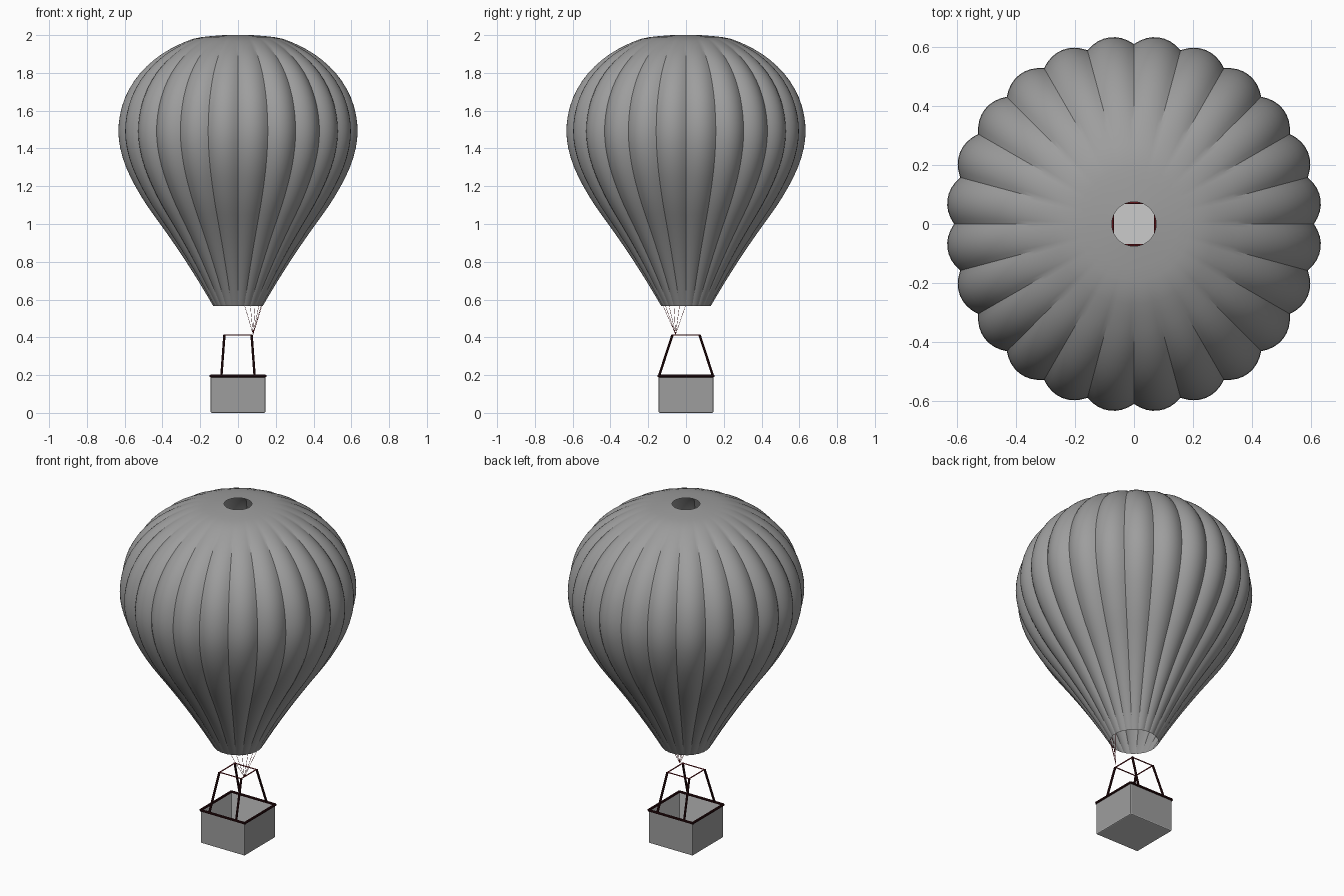
import bpy, bmesh, math
from mathutils import Vector

cube = bpy.data.objects.get("Cube")
if cube:
    bpy.data.objects.remove(cube, do_unlink=True)


def material(name, color):
    m = bpy.data.materials.new(name)
    m.use_nodes = True
    m.diffuse_color = color
    m.node_tree.nodes["Principled BSDF"].inputs["Base Color"].default_value = color
    return m


fabric = material("envelope grey", (0.34, 0.34, 0.34, 1))
panel = material("basket grey", (0.6, 0.6, 0.6, 1))
trim = material("blackish red", (0.025, 0.004, 0.005, 1))
cord = material("deep red", (0.19, 0.01, 0.015, 1))


def finish(name, bm, mats, smooth=True):
    mesh = bpy.data.meshes.new(name)
    bm.to_mesh(mesh)
    bm.free()
    for mat in mats:
        mesh.materials.append(mat)
    obj = bpy.data.objects.new(name, mesh)
    bpy.context.collection.objects.link(obj)
    if smooth:
        bpy.ops.object.select_all(action='DESELECT')
        obj.select_set(True)
        bpy.context.view_layer.objects.active = obj
        bpy.ops.object.shade_smooth_by_angle(angle=math.radians(30))


def rods(name, pairs, radius, sides, mat):
    """Straight round bars between pairs of points."""
    bm = bmesh.new()
    for a, b in pairs:
        a, b = Vector(a), Vector(b)
        rod = bmesh.ops.create_cone(bm, cap_ends=True, segments=sides, radius1=radius,
                                    radius2=radius, depth=(b - a).length)["verts"]
        turn = (b - a).to_track_quat('Z', 'Y')
        for v in rod:
            v.co = turn @ v.co + (a + b) / 2
    finish(name, bm, [mat])


def refine(points):
    """Add a smooth midpoint between neighbouring profile points."""
    p = [Vector(q) for q in points]
    out = [p[0]]
    for i in range(len(p) - 1):
        before, after = p[max(i - 1, 0)], p[min(i + 2, len(p) - 1)]
        out += [(9 * (p[i] + p[i + 1]) - before - after) / 16, p[i + 1]]
    return out


# Envelope: crease radius, height and gore bulge for each ring
PROFILE = [(.129, .566, .003), (.188, .67, .006), (.26, .79, .010), (.33, .9, .014),
           (.397, 1.0, .018), (.465, 1.1, .022), (.523, 1.2, .025), (.57, 1.3, .027),
           (.6, 1.4, .028), (.61, 1.49, .028), (.601, 1.58, .028), (.575, 1.67, .027),
           (.527, 1.76, .025), (.465, 1.835, .022), (.389, 1.9, .017), (.307, 1.95, .007),
           (.23, 1.982, .002), (.15, 1.994, 0), (.075, 2.0, 0)]
GORES, STEPS = 24, 8
bm = bmesh.new()
rings = []
for radius, z, bulge in refine(PROFILE):
    ring = []
    for i in range(GORES * STEPS):
        t = (i % STEPS) / STEPS
        r = radius + bulge * 4 * t * (1 - t)
        a = math.tau * i / (GORES * STEPS)
        ring.append(bm.verts.new((r * math.cos(a), r * math.sin(a), z)))
    rings.append(ring)
for low, high in zip(rings, rings[1:]):
    for i in range(len(low)):
        j = (i + 1) % len(low)
        bm.faces.new((low[i], low[j], high[j], high[i]))
finish("envelope", bm, [fabric])

# Basket: open box with thin walls and softened edges
HALF, TOP = .145, .195
bm = bmesh.new()
bmesh.ops.create_cube(bm, size=1)
for v in bm.verts:
    v.co = (v.co.x * 2 * HALF, v.co.y * 2 * HALF, (v.co.z + .5) * TOP)
lid = [f for f in bm.faces if f.normal.z > .9]
bmesh.ops.inset_region(bm, faces=lid, thickness=.006)
floor = bmesh.ops.extrude_face_region(bm, geom=lid)
for v in [g for g in floor["geom"] if isinstance(g, bmesh.types.BMVert)]:
    v.co.z = .008
bmesh.ops.delete(bm, geom=lid, context='FACES')
outer = [e for e in bm.edges
         if all(abs(v.co.x) > HALF - .001 and abs(v.co.y) > HALF - .001 for v in e.verts)
         or all(v.co.z < .001 for v in e.verts)]
bmesh.ops.bevel(bm, geom=outer, offset=.006, segments=2, affect='EDGES', profile=.5)
bmesh.ops.recalc_face_normals(bm, faces=bm.faces)
# Darker lining on the walls that face inward
for f in bm.faces:
    f.material_index = int(abs(f.normal.z) < .1 and f.normal.dot(f.calc_center_median()) < 0)
finish("basket", bm, [panel, fabric], smooth=False)


def square(half, z):
    """Four sides of a level square."""
    c = [(half, half, z), (-half, half, z), (-half, -half, z), (half, -half, z)]
    return [(c[i], c[(i + 1) % 4]) for i in range(4)]


# Basket rim, leaning posts and upper frame
rods("basket_rim", square(HALF, TOP), .007, 8, trim)
rods("posts", [((sx * .088, sy * .143, TOP), (sx * .072, sy * .072, .412))
               for sx in (-1, 1) for sy in (-1, 1)], .0065, 8, trim)
rods("upper_frame", square(.071, .412), .0035, 6, cord)

# Ropes fanning from one frame corner to the envelope mouth
angles = [math.radians(-75 + 15 * k) for k in range(6)]
rods("ropes", [((.08, -.055, .416), (.129 * math.cos(a), .129 * math.sin(a), .575))
               for a in angles], .001, 5, cord)
